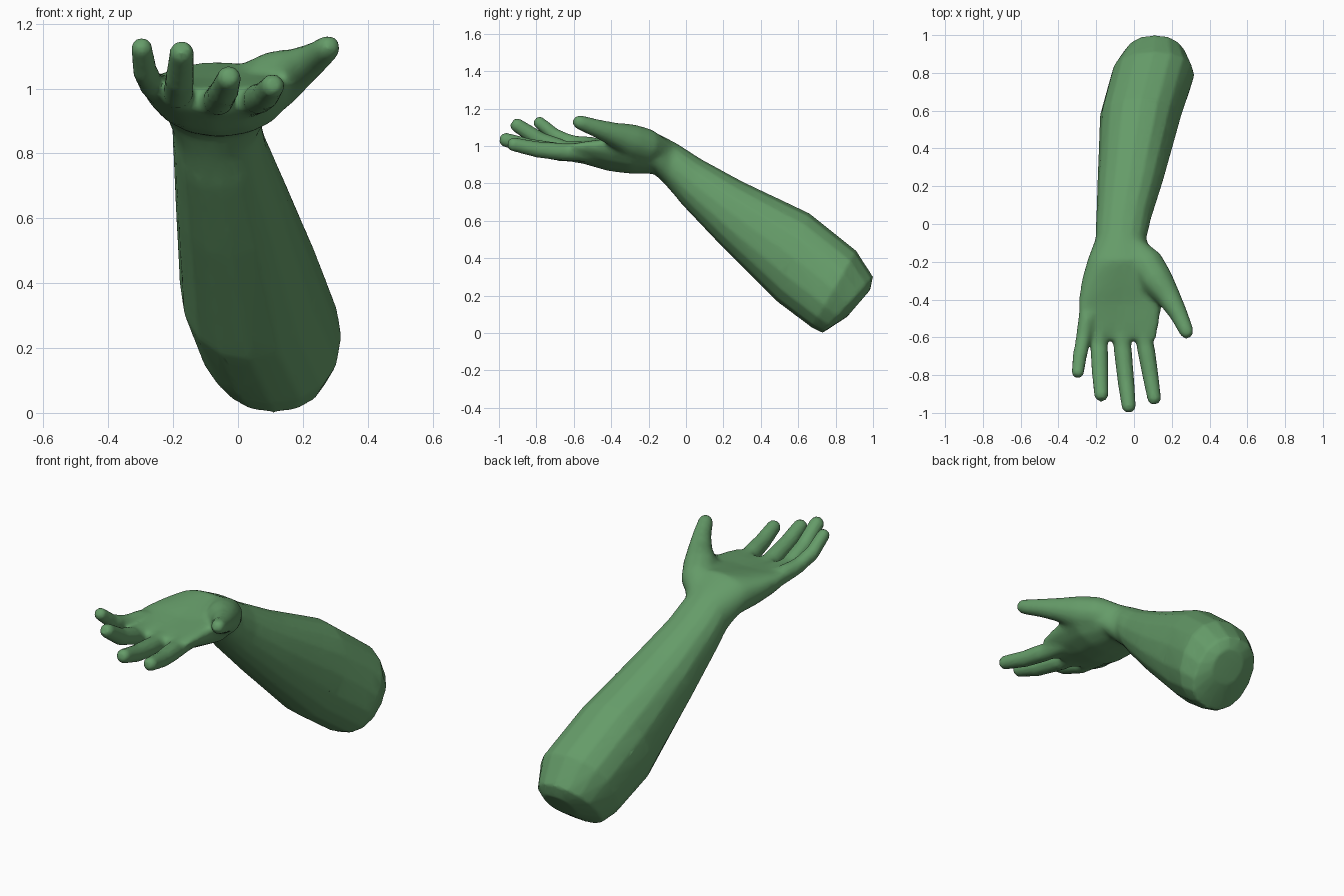
import bpy, bmesh, math
from mathutils import Vector

if "Cube" in bpy.data.objects:
    bpy.data.objects.remove(bpy.data.objects["Cube"])

skin = bpy.data.materials.new("green skin")
skin.diffuse_color = (0.13, 0.33, 0.14, 1)
skin.use_nodes = True
skin.node_tree.nodes["Principled BSDF"].inputs["Base Color"].default_value = skin.diffuse_color


def loft(name, rings):
    """Skin a closed surface over a list of equal-sized point rings."""
    bm = bmesh.new()
    loops = [[bm.verts.new(p) for p in ring] for ring in rings]
    n = len(loops[0])
    for a, b in zip(loops, loops[1:]):
        for i in range(n):
            j = (i + 1) % n
            bm.faces.new((a[i], a[j], b[j], b[i]))
    bm.faces.new(loops[0])
    bm.faces.new(loops[-1])
    bmesh.ops.recalc_face_normals(bm, faces=bm.faces)
    mesh = bpy.data.meshes.new(name)
    bm.to_mesh(mesh)
    bm.free()
    mesh.materials.append(skin)
    ob = bpy.data.objects.new(name, mesh)
    bpy.context.collection.objects.link(ob)
    return ob


def section(top, bottom, x0, x1, cup=0.0, n=16):
    """Rounded cross-section from its top and bottom (y, z) and its x range."""
    t, b = Vector((0, *top)), Vector((0, *bottom))
    mid, half = (t + b) / 2, (t - b) / 2
    up = half.normalized()
    pts = []
    for i in range(n):
        a = 2 * math.pi * i / n
        c, s = math.cos(a), math.sin(a)
        u = math.copysign(abs(c) ** 0.9, c)
        v = math.copysign(abs(s) ** 0.9, s)
        p = mid + half * v + up * cup * u * u
        p.x = (x0 + x1) / 2 + (x1 - x0) / 2 * u
        pts.append(p)
    return pts


def digit(name, path, radii, n=10):
    """Tapered tube along a path, with a blunt rounded tip."""
    pts = [Vector(p) for p in path]
    end = (pts[-1] - pts[-2]).normalized()
    pts.append(pts[-1] + end * radii[-1] * 0.6)
    radii = list(radii) + [radii[-1] * 0.6]
    rings = []
    for i, p in enumerate(pts):
        d = (pts[min(i + 1, len(pts) - 1)] - pts[max(i - 1, 0)]).normalized()
        side = d.cross(Vector((0, 0, 1))).normalized()
        up = side.cross(d)
        rings.append([p + radii[i] * (side * math.cos(2 * math.pi * (k + .5) / n)
                                      + up * math.sin(2 * math.pi * (k + .5) / n))
                      for k in range(n)])
    return loft(name, rings)


# Forearm, wrist and cupped palm in one skin, from the elbow end forward
arm = loft("forearm_and_hand", [
    section((0.985, 0.23), (0.86, 0.085), 0.04, 0.22),
    section((1.00, 0.30), (0.73, 0.00), -0.06, 0.28),
    section((0.91, 0.44), (0.67, 0.03), -0.12, 0.32),
    section((0.66, 0.64), (0.49, 0.165), -0.18, 0.25),
    section((0.30, 0.81), (0.17, 0.485), -0.193, 0.155),
    section((0.08, 0.93), (-0.02, 0.685), -0.20, 0.09),
    section((-0.06, 1.02), (-0.10, 0.78), -0.205, 0.065),
    section((-0.19, 1.085), (-0.17, 0.85), -0.245, 0.12, 0.01),
    section((-0.30, 1.06), (-0.30, 0.85), -0.28, 0.17, 0.04),
    section((-0.42, 1.03), (-0.42, 0.865), -0.297, 0.15, 0.06),
    section((-0.53, 1.015), (-0.52, 0.895), -0.287, 0.135, 0.05),
    section((-0.61, 1.00), (-0.61, 0.92), -0.26, 0.12, 0.04),
])

# Four fingers and the thumb
digits = [
    digit("little_finger",
          [(-.245, -.48, 1.00), (-.268, -.60, 1.015), (-.287, -.70, 1.055), (-.298, -.79, 1.13)],
          [.05, .043, .038, .033]),
    digit("ring_finger",
          [(-.185, -.50, .975), (-.185, -.64, .98), (-.18, -.78, 1.03), (-.173, -.91, 1.115)],
          [.054, .048, .045, .038]),
    digit("middle_finger",
          [(-.08, -.50, .955), (-.06, -.66, .965), (-.042, -.84, .995), (-.027, -.972, 1.035)],
          [.056, .049, .045, .038]),
    digit("index_finger",
          [(.035, -.50, .965), (.06, -.64, .967), (.085, -.79, .98), (.108, -.93, 1.01)],
          [.056, .049, .044, .037]),
    digit("thumb",
          [(-.01, -.11, .97), (.065, -.21, 1.00), (.12, -.30, 1.03), (.18, -.38, 1.06),
           (.238, -.48, 1.095), (.283, -.58, 1.13)],
          [.06, .095, .092, .068, .051, .041]),
]

# Merge every digit into the hand
bpy.context.view_layer.objects.active = arm


def apply(mod):
    bpy.ops.object.modifier_apply(modifier=mod.name)


for ob in digits:
    mod = arm.modifiers.new("merge", 'BOOLEAN')
    mod.operation = 'UNION'
    mod.solver = 'EXACT'
    mod.object = ob
    apply(mod)
    bpy.data.objects.remove(ob)

# Even out the mesh so the digits can flow into the palm
mod = arm.modifiers.new("even", 'REMESH')
mod.mode = 'VOXEL'
mod.voxel_size = 0.01
apply(mod)

# Soften the webs between digits, thumb mound and palm
bm = bmesh.new()
bm.from_mesh(arm.data)
blend = [v for v in bm.verts if -0.66 < v.co.y < -0.04]
for _ in range(14):
    bmesh.ops.smooth_vert(bm, verts=blend, factor=0.5,
                          use_axis_x=True, use_axis_y=True, use_axis_z=True)
for _ in range(2):
    bmesh.ops.smooth_vert(bm, verts=bm.verts, factor=0.5,
                          use_axis_x=True, use_axis_y=True, use_axis_z=True)
for f in bm.faces:
    f.material_index = 0
bm.to_mesh(arm.data)
bm.free()

mod = arm.modifiers.new("lighten", 'DECIMATE')
mod.ratio = 0.2
apply(mod)
if not arm.data.materials:
    arm.data.materials.append(skin)

bpy.ops.object.select_all(action='DESELECT')
arm.select_set(True)
bpy.ops.object.shade_smooth_by_angle(angle=math.radians(50))
